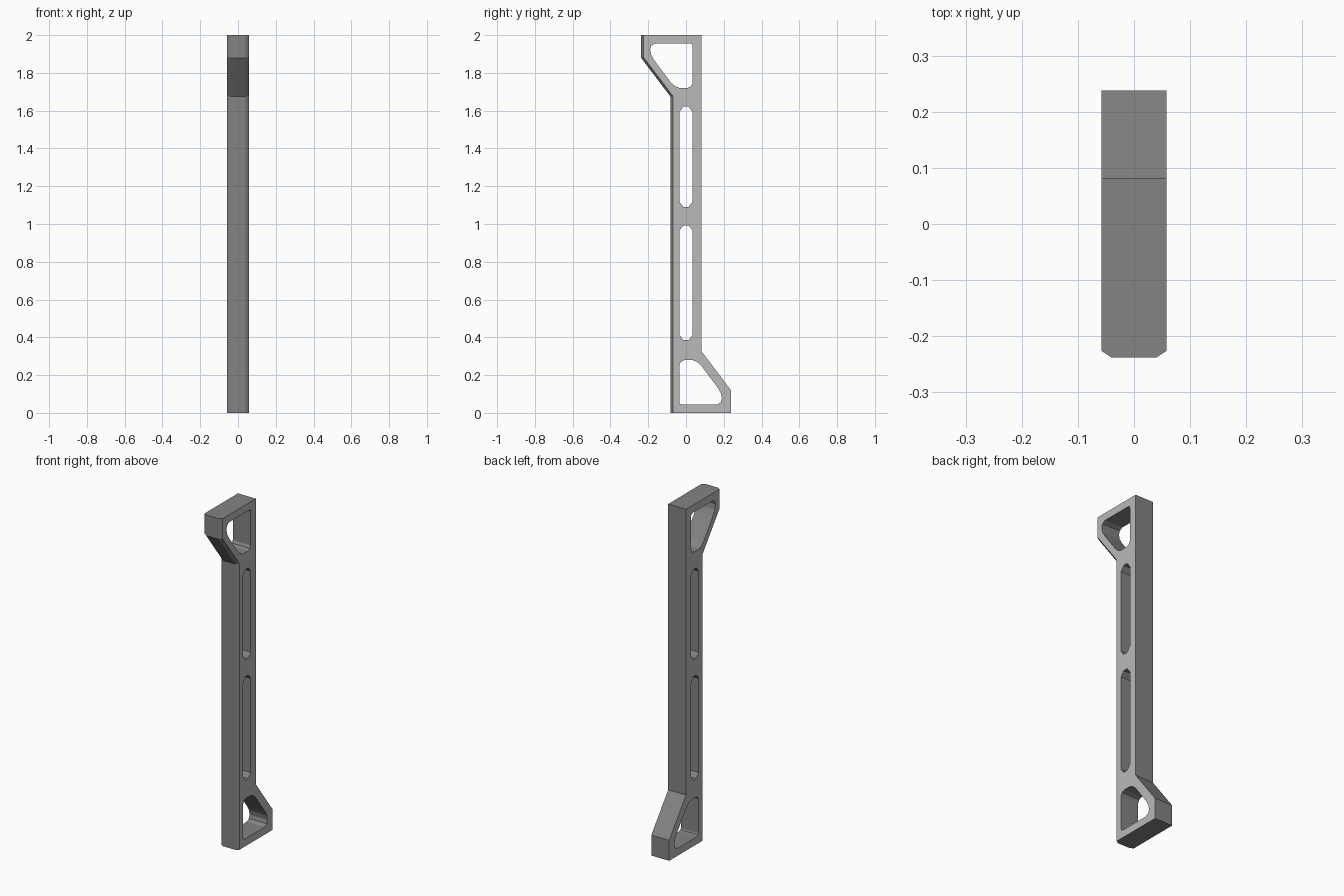
import bpy, bmesh

if "Cube" in bpy.data.objects:
    bpy.data.objects.remove(bpy.data.objects["Cube"])

HALF_W, FLAT_W = 0.058, 0.040   # half width, half width of the front flat
CUT = 0.012                     # depth of the front edge chamfer


def material(name, rgb):
    m = bpy.data.materials.new(name)
    m.diffuse_color = (*rgb, 1)
    m.use_nodes = True
    m.node_tree.nodes["Principled BSDF"].inputs["Base Color"].default_value = m.diffuse_color
    return m


def turned(points):
    """Rotate a (y, z) profile half a turn about the middle of the post."""
    return [(-y, 2 - z) for y, z in points]


def slot(z0, z1, half=0.035, flat=0.014, end=0.028):
    """Long opening with chamfered ends."""
    return [(-flat, z0), (flat, z0), (half, z0 + end), (half, z1 - end),
            (flat, z1), (-flat, z1), (-half, z1 - end), (-half, z0 + end)]


# Side profile: front half is chamfered, back half is its half-turn copy
front = [(-0.082, 0.0), (-0.082, 1.674), (-0.238, 1.88), (-0.238, 2.0)]
front_inset = [(-0.082 + CUT, 0.0), (-0.082 + CUT, 1.678),
               (-0.238 + CUT, 1.884), (-0.238 + CUT, 2.0)]
back = turned(front)
layers = [(-HALF_W, front_inset + back), (-FLAT_W, front + back),
          (FLAT_W, front + back), (HALF_W, front_inset + back)]

# Bracket openings and post slots
bracket = [(-0.164, 1.956), (0.022, 1.956), (0.031, 1.952), (0.035, 1.943),
           (0.035, 1.745), (0.027, 1.729), (0.010, 1.721), (-0.036, 1.721),
           (-0.058, 1.730), (-0.079, 1.748), (-0.166, 1.864),
           (-0.184, 1.895), (-0.190, 1.924), (-0.184, 1.944)]
holes = [bracket, turned(bracket), slot(1.09, 1.621), slot(0.385, 0.993)]

bm = bmesh.new()


def ring(x, points):
    return [bm.verts.new((x, y, z)) for y, z in points]


def bridge(a, b):
    n = len(a)
    for i in range(n):
        j = (i + 1) % n
        bm.faces.new((a[i], a[j], b[j], b[i]))


# Outer walls and opening walls
outer = [ring(x, pts) for x, pts in layers]
for a, b in zip(outer, outer[1:]):
    bridge(a, b)
inner = [(ring(-HALF_W, h), ring(HALF_W, h)) for h in holes]
for a, b in inner:
    bridge(a, b)

# Pierced side plates
for side, rim in ((0, outer[0]), (1, outer[-1])):
    edges = []
    for loop in [rim] + [pair[side] for pair in inner]:
        edges += [bm.edges.get((loop[i - 1], loop[i])) for i in range(len(loop))]
    bmesh.ops.triangle_fill(bm, use_beauty=True, use_dissolve=False,
                            edges=edges, normal=(2 * side - 1, 0, 0))
bmesh.ops.recalc_face_normals(bm, faces=bm.faces[:])

# Light side plates, dark edges and opening walls
for f in bm.faces:
    f.normal_update()
    f.material_index = 1 if abs(f.normal.x) > 0.9 else 0

mesh = bpy.data.meshes.new("bracketed_post")
bm.to_mesh(mesh)
bm.free()
mesh.materials.append(material("dark grey", (0.23, 0.23, 0.23)))
mesh.materials.append(material("light grey", (0.48, 0.49, 0.48)))
post = bpy.data.objects.new("bracketed_post", mesh)
bpy.context.collection.objects.link(post)
